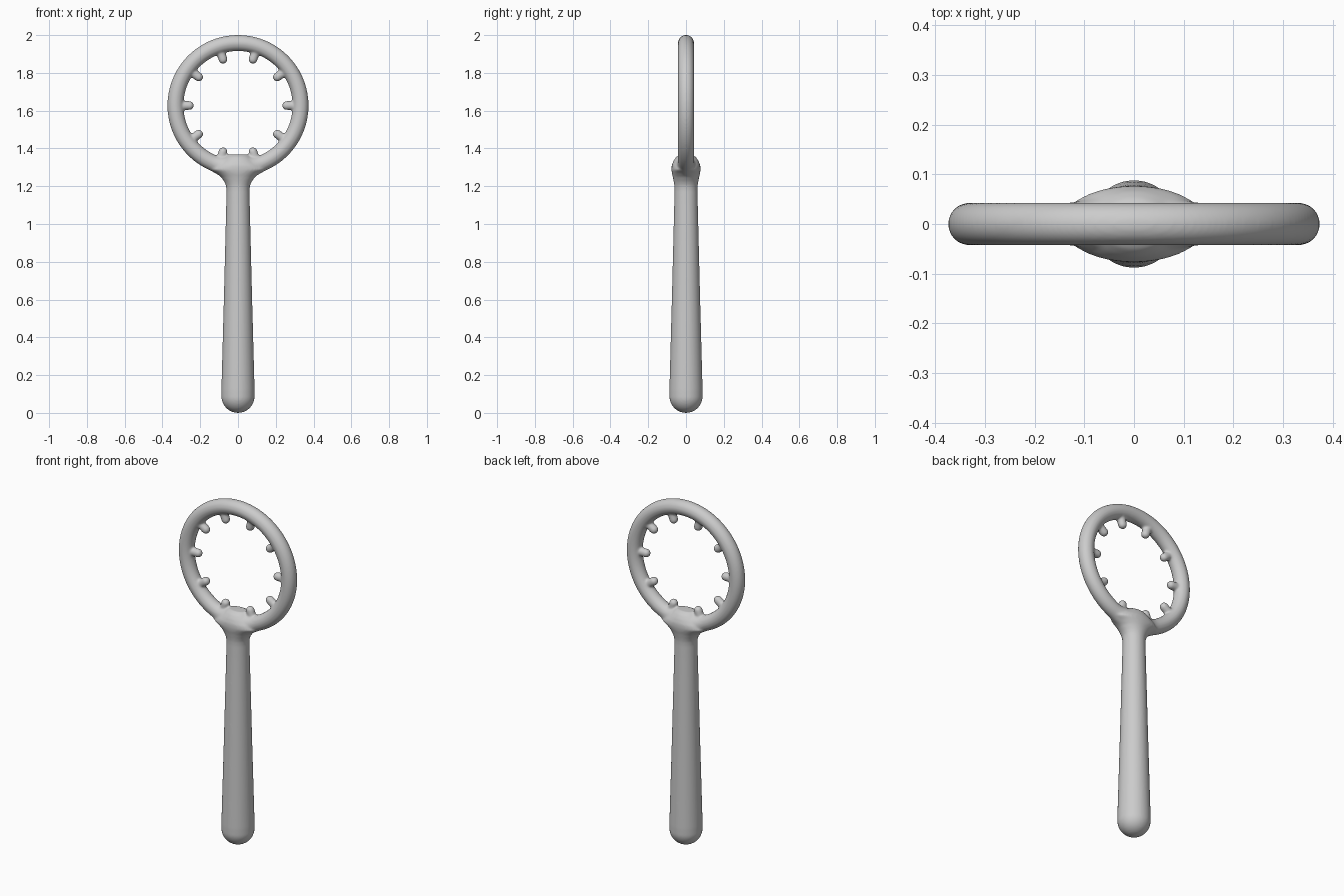
import bpy, bmesh, math
from mathutils import Vector, Matrix

if "Cube" in bpy.data.objects:
    bpy.data.objects.remove(bpy.data.objects["Cube"])

CZ, R, TUBE = 1.627, 0.331, 0.0425   # ring centre height, ring radius, tube radius
bm = bmesh.new()


def loft(rings, closed=False):
    """Skin a list of vertex-position rings; cap the ends unless closed."""
    vs = [[bm.verts.new(p) for p in r] for r in rings]
    n, m = len(vs), len(vs[0])
    for i in range(n if closed else n - 1):
        a, b = vs[i], vs[(i + 1) % n]
        for j in range(m):
            k = (j + 1) % m
            bm.faces.new((a[j], a[k], b[k], b[j]))
    if not closed:
        bm.faces.new(vs[0][::-1])
        bm.faces.new(vs[-1])


# tapered round handle, flaring sideways into the ring: (z, half x, half y)
profile = [(0.088 - 0.088 * math.cos(t), 0.088 * math.sin(t), 0.088 * math.sin(t))
           for t in [math.radians(a) for a in range(4, 91, 8)]]
profile += [(0.12, 0.088, 0.088), (0.6, 0.075, 0.075), (1.1, 0.0625, 0.0625),
            (1.18, 0.061, 0.061), (1.205, 0.064, 0.062), (1.225, 0.073, 0.065),
            (1.25, 0.091, 0.070), (1.27, 0.116, 0.075), (1.288, 0.15, 0.077),
            (1.31, 0.13, 0.076), (1.335, 0.095, 0.066), (1.355, 0.07, 0.052),
            (1.368, 0.055, 0.032)]
loft([[(rx * math.cos(2 * math.pi * j / 48), ry * math.sin(2 * math.pi * j / 48), z)
       for j in range(48)] for z, rx, ry in profile])

# ring, thickened where it meets the handle
rings = []
for i in range(144):
    a = 2 * math.pi * i / 144
    d = Vector((math.cos(a), 0, math.sin(a)))
    r = TUBE
    if d.z < 0 and abs(R * d.x) < 0.14:
        r += 0.031 * 0.5 * (1 + math.cos(math.pi * R * d.x / 0.14))
    rings.append([Vector((0, 0, CZ)) + d * (R + r * math.cos(t)) + Vector((0, r * math.sin(t), 0))
                  for t in [2 * math.pi * j / 32 for j in range(32)]])
loft(rings, closed=True)

# ten round-ended teeth pointing inward
for i in range(10):
    a = 2 * math.pi * i / 10
    d = Vector((math.cos(a), 0, math.sin(a)))
    rot = d.to_track_quat('Z', 'Y').to_matrix().to_4x4()
    c = Vector((0, 0, CZ))
    bmesh.ops.create_uvsphere(bm, u_segments=20, v_segments=12, radius=0.0235,
                              matrix=Matrix.Translation(c + d * 0.257) @ rot)
    bmesh.ops.create_cone(bm, cap_ends=True, segments=20, radius1=0.0235, radius2=0.0235,
                          depth=0.06, matrix=Matrix.Translation(c + d * 0.287) @ rot)

bmesh.ops.recalc_face_normals(bm, faces=bm.faces)
me = bpy.data.meshes.new("ring_handle")
bm.to_mesh(me)
bm.free()
ob = bpy.data.objects.new("ring_handle", me)
bpy.context.collection.objects.link(ob)

mat = bpy.data.materials.new("light grey")
mat.diffuse_color = (0.6, 0.6, 0.6, 1)
mat.use_nodes = True
mat.node_tree.nodes["Principled BSDF"].inputs["Base Color"].default_value = mat.diffuse_color
me.materials.append(mat)

# melt the parts into one soft surface
rm = ob.modifiers.new("fuse", 'REMESH')
rm.mode = 'VOXEL'
rm.voxel_size = 0.006
rm.use_smooth_shade = True
sm = ob.modifiers.new("soften", 'SMOOTH')
sm.factor = 0.5
sm.iterations = 6
for p in me.polygons:
    p.use_smooth = True
